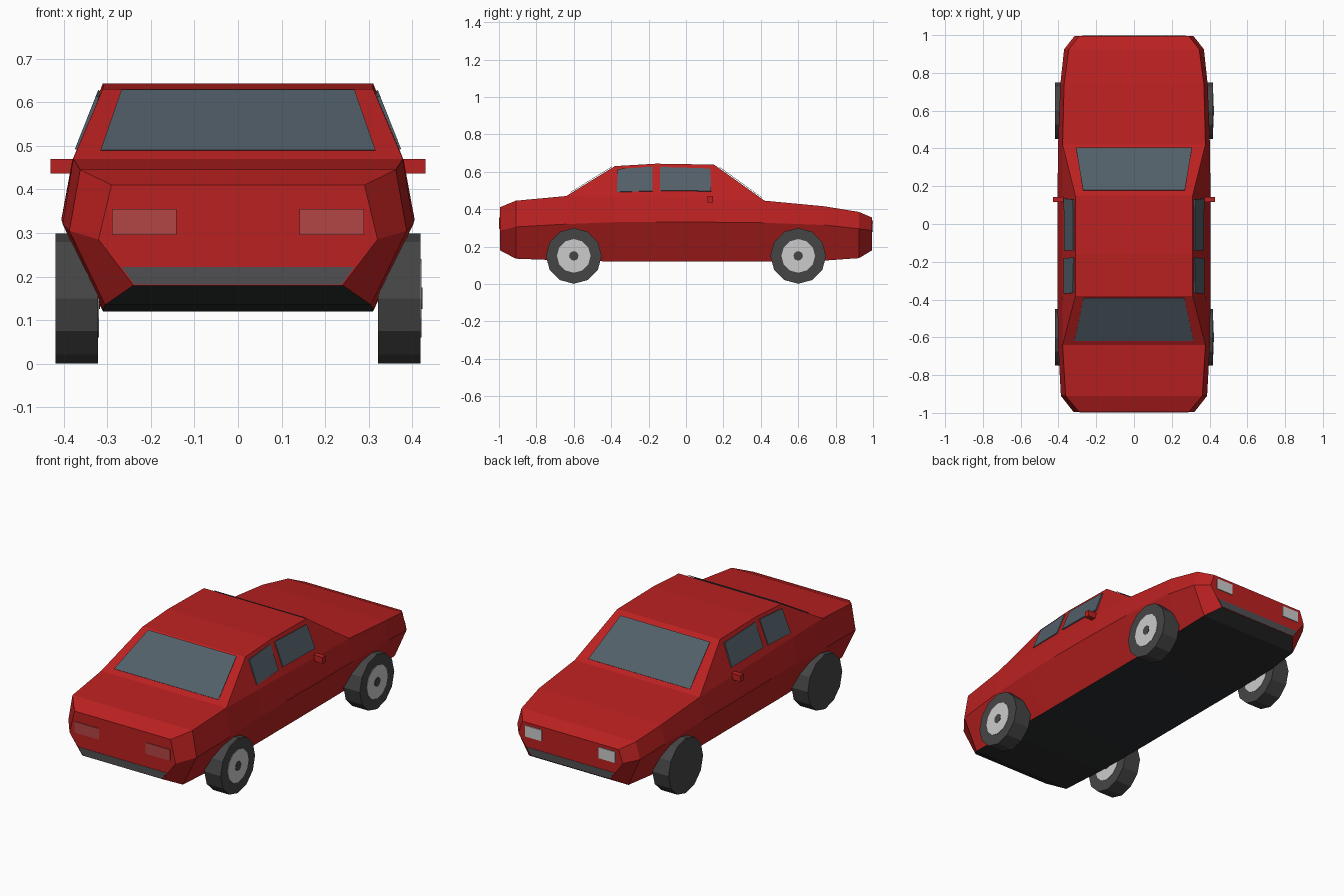
import bpy, bmesh, math
from mathutils import Vector, Matrix

if "Cube" in bpy.data.objects:
    bpy.data.objects.remove(bpy.data.objects["Cube"])


def material(name, r, g, b):
    m = bpy.data.materials.new(name)
    m.diffuse_color = (r, g, b, 1)
    m.use_nodes = True
    m.node_tree.nodes["Principled BSDF"].inputs["Base Color"].default_value = m.diffuse_color
    return m


RED = material("red paint", 0.5, 0.015, 0.015)
GLASS = material("glass", 0.085, 0.115, 0.14)
DARK = material("dark trim", 0.025, 0.026, 0.028)
TRIM = material("grey trim", 0.08, 0.08, 0.085)
TYRE = material("rubber", 0.06, 0.06, 0.06)
RIM = material("rim", 0.65, 0.65, 0.65)
TAIL = material("tail light", 0.45, 0.06, 0.06)
HEAD = material("head light", 0.7, 0.7, 0.68)


def finish(name, bm, *mats):
    bmesh.ops.recalc_face_normals(bm, faces=bm.faces)
    mesh = bpy.data.meshes.new(name)
    bm.to_mesh(mesh)
    bm.free()
    for m in mats:
        mesh.materials.append(m)
    ob = bpy.data.objects.new(name, mesh)
    bpy.context.collection.objects.link(ob)
    return ob


def mirror(ob):
    mod = ob.modifiers.new("mirror", 'MIRROR')
    mod.use_axis = (True, False, False)
    return ob


def panel(name, pts, push, mat, depth=0.002):
    """Thin plate: quad pts moved by push, with a copy sunk towards the body."""
    bm = bmesh.new()
    push = Vector(push)
    sink = push.normalized() * depth
    outer = [bm.verts.new(Vector(p) + push) for p in pts]
    inner = [bm.verts.new(Vector(p) + push - sink) for p in pts]
    bm.faces.new(outer)
    bm.faces.new(inner[::-1])
    for i in range(4):
        j = (i + 1) % 4
        bm.faces.new((outer[i], inner[i], inner[j], outer[j]))
    return finish(name, bm, mat)


def box(name, size, loc, mat):
    bm = bmesh.new()
    bmesh.ops.create_cube(bm, size=1, matrix=Matrix.Translation(loc) @ Matrix.Diagonal((*size, 1)))
    return finish(name, bm, mat)


# Body: half sections (y, then x/z of sill, crease, belt, roof), roof omitted on the decks
sections = [
    (-0.995, (.24, .18), (.32, .285), (.29, .41)),
    (-0.91, (.305, .135), (.387, .305), (.362, .445)),
    (-0.64, (.31, .125), (.402, .32), (.378, .47)),
    (-0.38, (.31, .12), (.405, .33), (.38, .467), (.31, .63)),
    (-0.16, (.31, .12), (.405, .332), (.38, .462), (.31, .643)),
    (0.15, (.31, .12), (.405, .33), (.38, .455), (.31, .638)),
    (0.42, (.31, .12), (.402, .327), (.378, .445)),
    (0.74, (.31, .125), (.39, .315), (.37, .415)),
    (0.925, (.30, .138), (.37, .295), (.345, .385)),
    (0.995, (.24, .18), (.315, .285), (.29, .355)),
]
bm = bmesh.new()
rings = []
for y, *half in sections:
    half = half + [half[-1]] * (4 - len(half))
    loop = half + [(-x, z) for x, z in reversed(half)]
    rings.append([bm.verts.new((x, y, z)) for x, z in loop])
for a, b in zip(rings, rings[1:]):
    for i in range(8):
        j = (i + 1) % 8
        f = bm.faces.new((a[i], a[j], b[j], b[i]))
        f.material_index = 1 if i == 7 else 0
bm.faces.new(rings[0])
bm.faces.new(rings[-1])
bmesh.ops.remove_doubles(bm, verts=bm.verts, dist=1e-4)
finish("body", bm, RED, DARK)

# Front and rear screens
panel("windscreen", [(-.307, .40, .459), (.307, .40, .459), (.27, .175, .620), (-.27, .175, .620)],
      (0, .004, .0055), GLASS)
panel("rear_screen", [(-.315, -.615, .485), (.315, -.615, .485), (.267, -.39, .624), (-.267, -.39, .624)],
      (0, -.0035, .0055), GLASS)


# Side windows, lying on the sloped cabin side
def side_x(z):
    return .38 - .07 * (z - .46) / .177


for name, yz in (("rear_side_window", [(-.37, .49), (-.18, .495), (-.178, .625), (-.365, .612)]),
                 ("front_side_window", [(-.14, .498), (.135, .495), (.13, .615), (-.14, .623)])):
    mirror(panel(name, [(side_x(z), y, z) for y, z in yz], (.006, 0, .0025), GLASS, .008))

# Door mirrors
mirror(box("door_mirror", (.06, .028, .034), (.40, .13, .453), RED))

# Bumper strips and lights at both ends
for name, s in (("rear_bumper_strip", -1), ("front_bumper_strip", 1)):
    y = .995 * s
    panel(name, [(-.238, y, .182), (.238, y, .182), (.267, y, .222), (-.267, y, .222)],
          (0, .003 * s, 0), TRIM)
mirror(box("tail_light", (.148, .01, .06), (.215, -.994, .325), TAIL))
mirror(box("head_light", (.10, .01, .06), (.222, .995, .308), HEAD))


# Wheels: twelve-sided tyre, rim disc and centre cap, all facing +x
def disc(name, r, x0, x1, y, sides, mat):
    bm = bmesh.new()
    place = Matrix.Translation(((x0 + x1) / 2, y, .15)) @ Matrix.Rotation(math.pi / 2, 4, 'Y')
    bmesh.ops.create_cone(bm, cap_ends=True, segments=sides, radius1=r, radius2=r,
                          depth=x1 - x0, matrix=place)
    finish(name, bm, mat)


for end, y in (("rear", -.6), ("front", .6)):
    for side, x in (("left", -.37), ("right", .37)):
        disc(f"{end}_{side}_tyre", .149, x - .049, x + .049, y, 12, TYRE)
        disc(f"{end}_{side}_rim", .09, x + .045, x + .051, y, 12, RIM)
        disc(f"{end}_{side}_cap", .025, x + .047, x + .053, y, 12, TYRE)
